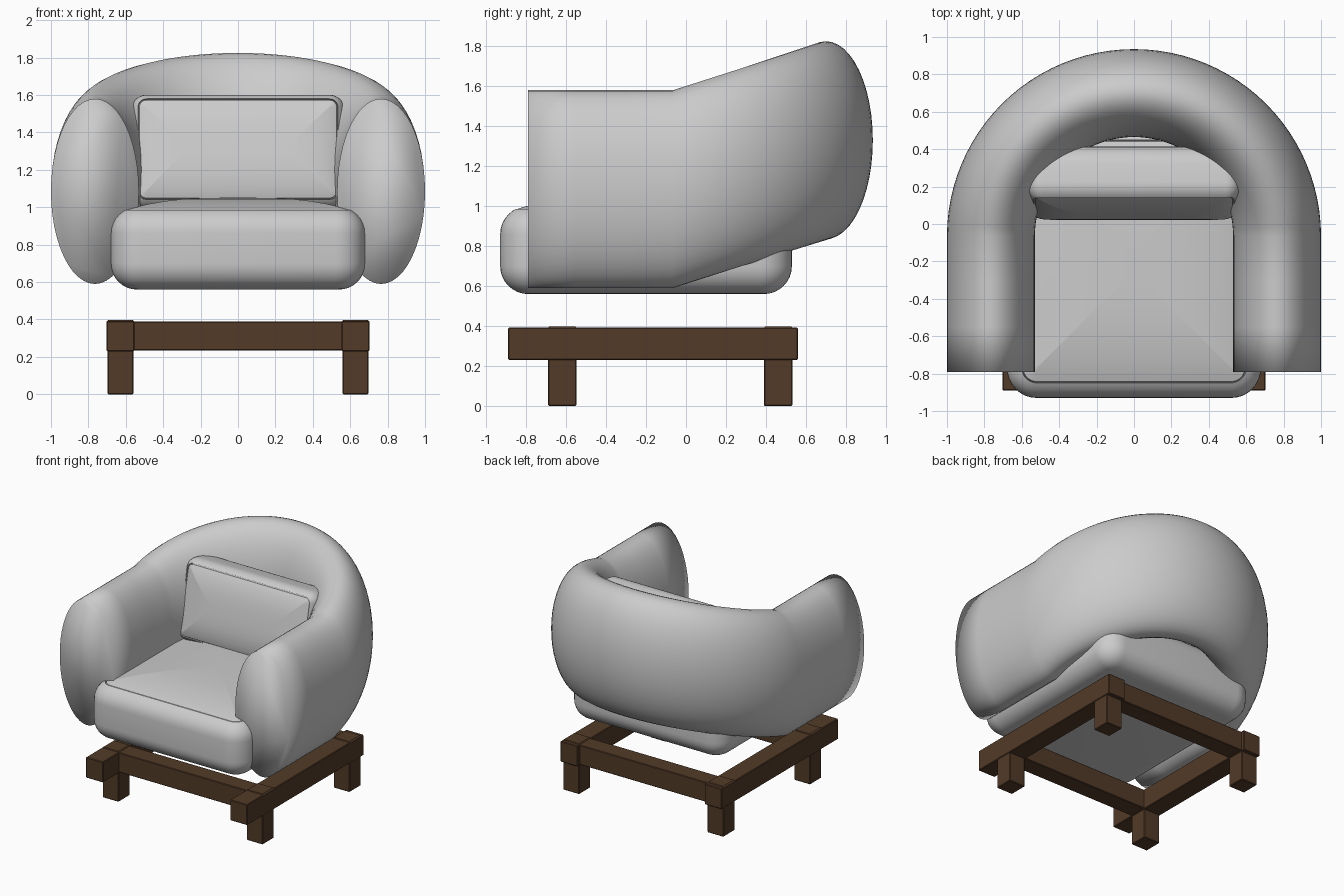
import bpy, bmesh, math
from mathutils import Matrix, Vector

if "Cube" in bpy.data.objects:
    bpy.data.objects.remove(bpy.data.objects["Cube"])


def material(name, col):
    m = bpy.data.materials.new(name)
    m.diffuse_color = (*col, 1)
    m.use_nodes = True
    m.node_tree.nodes["Principled BSDF"].inputs["Base Color"].default_value = m.diffuse_color
    return m


fabric = material("grey fabric", (0.6, 0.6, 0.6))
wood = material("dark wood", (0.085, 0.043, 0.021))


def finish(bm, name, mat, angle=None):
    bmesh.ops.recalc_face_normals(bm, faces=bm.faces)
    me = bpy.data.meshes.new(name)
    bm.to_mesh(me)
    bm.free()
    ob = bpy.data.objects.new(name, me)
    bpy.context.collection.objects.link(ob)
    me.materials.append(mat)
    if angle is not None:
        bpy.ops.object.select_all(action='DESELECT')
        ob.select_set(True)
        bpy.context.view_layer.objects.active = ob
        bpy.ops.object.shade_smooth_by_angle(angle=math.radians(angle))
    return ob


def loft(bm, rings):
    """Skin a list of closed point rings and cap both ends."""
    vs = [[bm.verts.new(p) for p in r] for r in rings]
    n = len(vs[0])
    for a, b in zip(vs, vs[1:]):
        for i in range(n):
            j = (i + 1) % n
            bm.faces.new((a[i], a[j], b[j], b[i]))
    bm.faces.new(vs[0][::-1])
    bm.faces.new(vs[-1])


def rounded_rect(hx, hy, r, z, n=8):
    pts = []
    for k, (sx, sy) in enumerate(((1, 1), (-1, 1), (-1, -1), (1, -1))):
        for i in range(n + 1):
            a = math.pi / 2 * (k + i / n)
            pts.append((sx * (hx - r) + r * math.cos(a), sy * (hy - r) + r * math.sin(a), z))
    return pts


def cushion(name, hx, hy, corner, low, high, r_low, r_high, seam, crown, mat4):
    """Pillow lofted along local z, with a seam groove around a crowned top panel."""
    prof = []
    for i in range(9):
        a = math.pi / 2 * i / 8
        prof.append((r_low * (1 - math.sin(a)), low + r_low * (1 - math.cos(a))))
    for i in range(9):
        a = math.pi / 2 * i / 8
        inset = r_high * (1 - math.cos(a))
        if inset < seam:
            prof.append((inset, high - r_high * (1 - math.sin(a))))
    zs = high - r_high + math.sqrt(r_high ** 2 - (r_high - seam) ** 2)
    prof += [(seam, zs), (seam + 0.003, zs - 0.012), (seam + 0.008, zs)]
    inner = min(hx, hy) - seam - 0.008
    for t in (0.04, 0.1, 0.2, 0.35, 0.5, 0.7, 0.9, 0.98):
        prof.append((seam + 0.008 + inner * t, zs + crown * (1 - (1 - t) ** 3)))
    bm = bmesh.new()
    loft(bm, [rounded_rect(hx - d, hy - d, max(corner - d, 0.003), z) for d, z in prof])
    bm.transform(mat4)
    return finish(bm, name, fabric, 40)


# Wraparound shell: upright ellipse swept along a U that rises towards the back
R, CY, FRONT = 0.765, -0.065, -0.79
path = [(R, y, 1.085, 1, 0) for y in (FRONT, -0.55, -0.3)]
for i in range(49):
    a = math.pi * i / 48
    path.append((R * math.cos(a), CY + R * math.sin(a), 1.085 + 0.245 * math.sin(a),
                 math.cos(a), math.sin(a)))
path += [(-R, y, 1.085, -1, 0) for y in (-0.3, -0.55, FRONT)]
rings = []
for x, y, z, nx, ny in path:
    ring = []
    for k in range(48):
        b = 2 * math.pi * k / 48
        o = 0.235 * math.cos(b)
        ring.append((x + nx * o, y + ny * o, z + 0.495 * math.sin(b)))
    rings.append(ring)
bm = bmesh.new()
loft(bm, rings)
finish(bm, "arm_and_back_shell", fabric, 180)

# Seat cushion
cushion("seat_cushion", 0.68, 0.73, 0.16, 0.56, 1.0, 0.14, 0.14, 0.08, 0.065,
        Matrix.Translation((0, -0.2, 0)))

# Back cushion: same pillow stood up and leaned back, seam panel facing front
lean = Matrix.Translation((0, 0.21, 1.285)) @ Matrix.Rotation(math.radians(90 - 12), 4, 'X')
cushion("back_cushion", 0.57, 0.31, 0.08, -0.165, 0.15, 0.12, 0.10, 0.035, 0.04, lean)


def beam(name, lo, hi):
    bm = bmesh.new()
    bmesh.ops.create_cube(bm, size=1)
    lo, hi = Vector(lo), Vector(hi)
    bm.transform(Matrix.Translation((lo + hi) / 2) @ Matrix.Diagonal((*(hi - lo), 1)))
    bmesh.ops.bevel(bm, geom=bm.edges[:], offset=0.005, segments=1, affect='EDGES')
    finish(bm, name, wood)


# Wooden base: side rails, legs and cross rails
for side, s in (("left", -1), ("right", 1)):
    x0, x1 = sorted((s * 0.553, s * 0.703))
    beam(side + "_rail", (x0, -0.89, 0.23), (x1, 0.56, 0.392))
    for end, y in (("front", -0.69), ("back", 0.39)):
        l0, l1 = sorted((s * 0.558, s * 0.698))
        beam(f"{end}_{side}_leg", (l0, y, 0), (l1, y + 0.142, 0.397))
for end, y in (("front", -0.69), ("back", 0.39)):
    beam(end + "_cross_rail", (-0.57, y, 0.235), (0.57, y + 0.142, 0.39))
